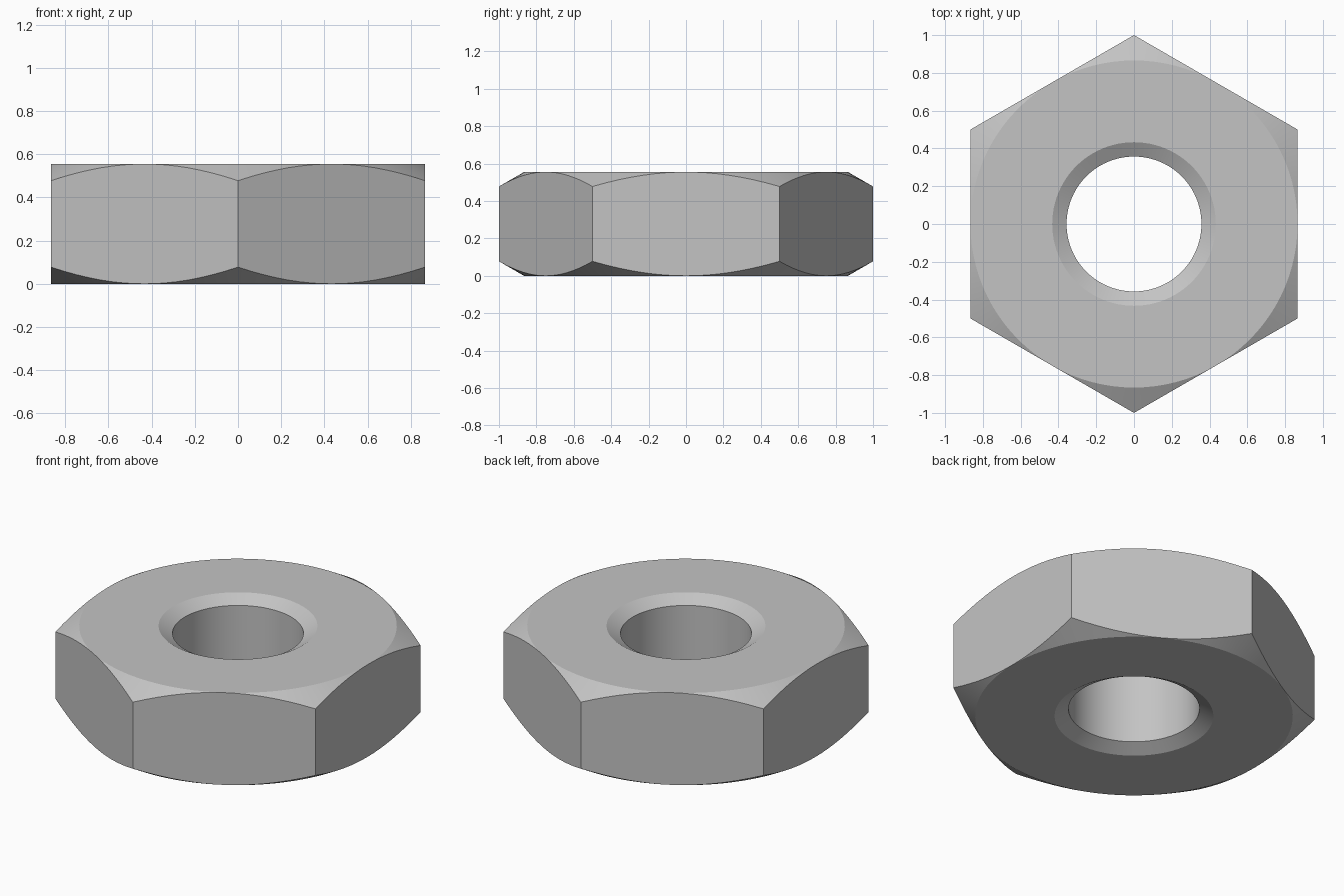
import bpy, bmesh, math

cube = bpy.data.objects.get("Cube")
if cube:
    bpy.data.objects.remove(cube, do_unlink=True)

SEGMENTS = 96
HEIGHT = 0.555
APOTHEM = math.cos(math.radians(30))
HOLE, MOUTH = 0.357, 0.433
SLOPE = math.tan(math.radians(30))


def section(angle):
    """Closed radial outline of the nut at one angle, as (radius, z)."""
    # Distance to the hexagon wall, with corners on the y axis
    local = (angle + math.pi / 6) % (math.pi / 3) - math.pi / 6
    wall = APOTHEM / math.cos(local)
    outer_drop = (wall - APOTHEM) * SLOPE
    inner_drop = (MOUTH - HOLE) * SLOPE
    lower = [(wall, outer_drop), (APOTHEM, 0), (MOUTH, 0), (HOLE, inner_drop)]
    upper = [(r, HEIGHT - z) for r, z in reversed(lower)]
    return upper + lower


# Hexagonal nut: conical corner chamfers and a countersunk bore
bm = bmesh.new()
rings = []
for i in range(SEGMENTS):
    a = math.tau * i / SEGMENTS
    rings.append([bm.verts.new((r * math.cos(a), r * math.sin(a), z))
                  for r, z in section(a)])
for i, ring in enumerate(rings):
    following = rings[(i + 1) % SEGMENTS]
    for j in range(len(ring)):
        k = (j + 1) % len(ring)
        bm.faces.new((ring[j], ring[k], following[k], following[j]))
# Chamfers vanish at the middle of each flat
bmesh.ops.remove_doubles(bm, verts=bm.verts, dist=0.0001)
bmesh.ops.recalc_face_normals(bm, faces=bm.faces)

mesh = bpy.data.meshes.new("hex_nut")
bm.to_mesh(mesh)
bm.free()
nut = bpy.data.objects.new("hex_nut", mesh)
bpy.context.collection.objects.link(nut)

# Plain grey metal
colour = (0.55, 0.55, 0.55, 1)
steel = bpy.data.materials.new("grey_steel")
steel.use_nodes = True
steel.diffuse_color = colour
steel.node_tree.nodes["Principled BSDF"].inputs["Base Color"].default_value = colour
mesh.materials.append(steel)

# Smooth the cones and bore, keep the machined edges crisp
bpy.ops.object.select_all(action="DESELECT")
nut.select_set(True)
bpy.context.view_layer.objects.active = nut
bpy.ops.object.shade_smooth_by_angle(angle=math.radians(20))
